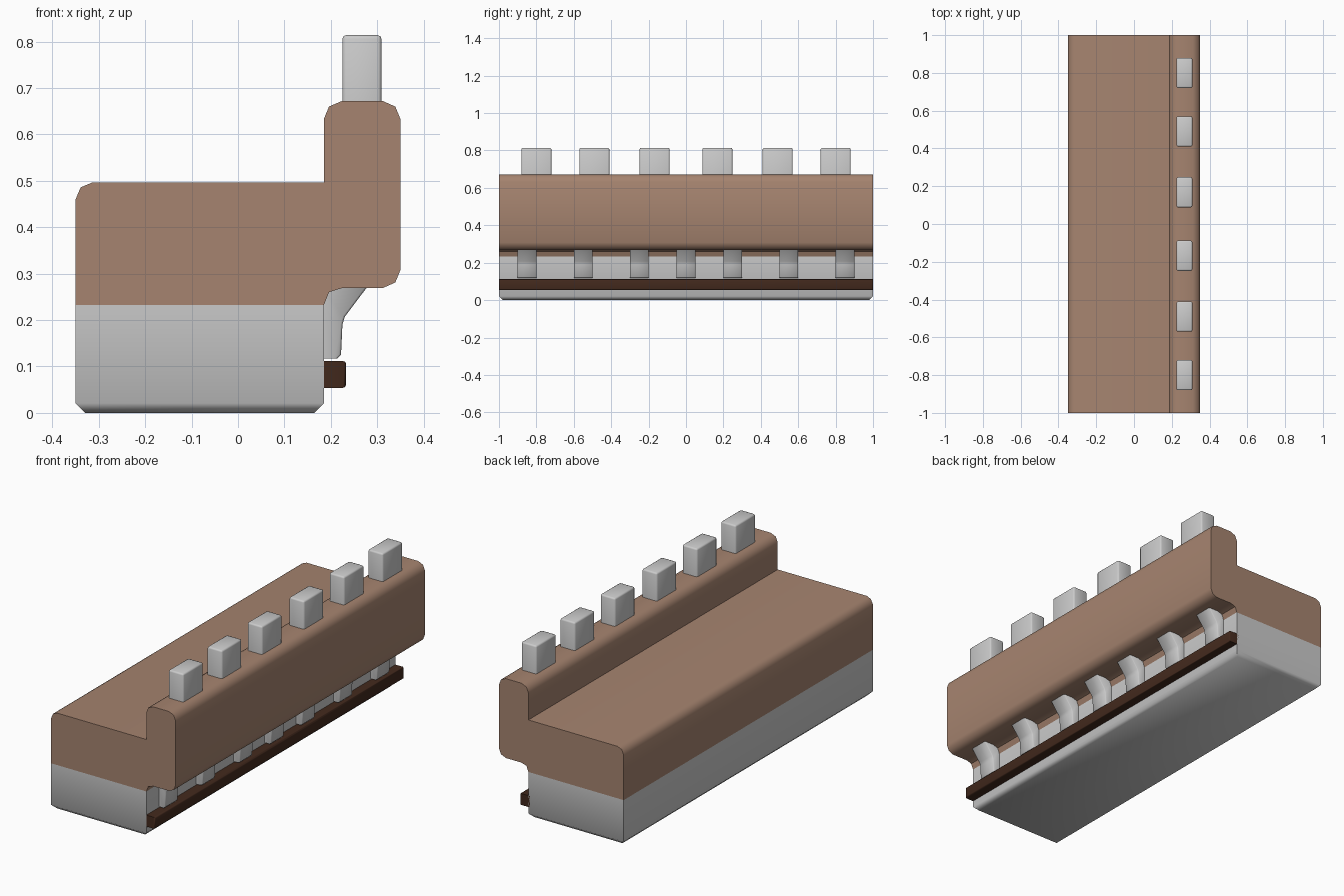
import bpy, bmesh
from math import radians

if "Cube" in bpy.data.objects:
    bpy.data.objects.remove(bpy.data.objects["Cube"])


def material(name, color):
    m = bpy.data.materials.new(name)
    m.diffuse_color = (*color, 1)
    m.use_nodes = True
    m.node_tree.nodes["Principled BSDF"].inputs["Base Color"].default_value = m.diffuse_color
    return m


def finish(name, bm, mat=None, angle=50):
    bmesh.ops.recalc_face_normals(bm, faces=bm.faces)
    me = bpy.data.meshes.new(name)
    bm.to_mesh(me)
    bm.free()
    ob = bpy.data.objects.new(name, me)
    bpy.context.collection.objects.link(ob)
    if mat:
        me.materials.append(mat)
    bpy.ops.object.select_all(action='DESELECT')
    ob.select_set(True)
    bpy.context.view_layer.objects.active = ob
    bpy.ops.object.shade_smooth_by_angle(angle=radians(angle))
    return ob


def prism(points, y0, y1):
    """Extrude an x-z profile along y."""
    bm = bmesh.new()
    face = bm.faces.new([bm.verts.new((x, y0, z)) for x, z in points])
    new = bmesh.ops.extrude_face_region(bm, geom=[face])['geom']
    verts = [v for v in new if isinstance(v, bmesh.types.BMVert)]
    bmesh.ops.translate(bm, verts=verts, vec=(0, y1 - y0, 0))
    return bm


def box(x0, x1, y0, y1, z0, z1):
    return prism([(x0, z0), (x1, z0), (x1, z1), (x0, z1)], y0, y1)


def bevel(bm, edges, width, segments=1):
    bmesh.ops.bevel(bm, geom=list(edges), offset=width, segments=segments,
                    profile=0.5, affect='EDGES')


brown = material("brown", (0.38, 0.23, 0.16))
dark_brown = material("dark_brown", (0.055, 0.022, 0.012))

# Grey base with chamfered bottom rim
bm = box(-0.35, 0.185, -1, 1, 0, 0.232)
bevel(bm, [e for e in bm.edges if all(v.co.z < 0.01 for v in e.verts)], 0.021)
finish("base_block", bm)

# Brown upper body with raised parapet
profile = [(-0.35, 0.232), (-0.35, 0.46), (-0.339, 0.486), (-0.315, 0.496),
           (0.185, 0.496), (0.185, 0.633), (0.196, 0.66), (0.224, 0.672),
           (0.312, 0.672), (0.339, 0.66), (0.35, 0.633), (0.35, 0.308),
           (0.339, 0.281), (0.312, 0.269), (0.224, 0.269), (0.196, 0.26),
           (0.185, 0.232)]
finish("upper_wall", prism(profile, -1, 1), brown)

# Dark ledge under the brackets
bm = box(0.175, 0.233, -1, 1, 0.054, 0.112)
bevel(bm, [e for e in bm.edges if all(v.co.x > 0.2 for v in e.verts)], 0.007, 2)
finish("ledge", bm, dark_brown)

# Support brackets
bracket = [(0.175, 0.117), (0.214, 0.117), (0.222, 0.125), (0.225, 0.19),
           (0.23, 0.207), (0.285, 0.28), (0.175, 0.28)]
for i, y in enumerate((-0.85, -0.55, -0.25, 0, 0.25, 0.55, 0.85)):
    bm = prism(bracket, y - 0.05, y + 0.05)
    bevel(bm, [e for e in bm.edges if all(v.co.x > 0.2 for v in e.verts)
               and abs(e.verts[0].co.y - e.verts[1].co.y) < 0.01], 0.004)
    finish(f"bracket_{i + 1}", bm)

# Merlons on top of the parapet
for i, y in enumerate((-0.8, -0.49, -0.168, 0.168, 0.49, 0.8)):
    bm = box(0.225, 0.309, y - 0.08, y + 0.08, 0.66, 0.814)
    bevel(bm, [e for e in bm.edges if any(v.co.z > 0.7 for v in e.verts)], 0.008, 2)
    finish(f"merlon_{i + 1}", bm)
